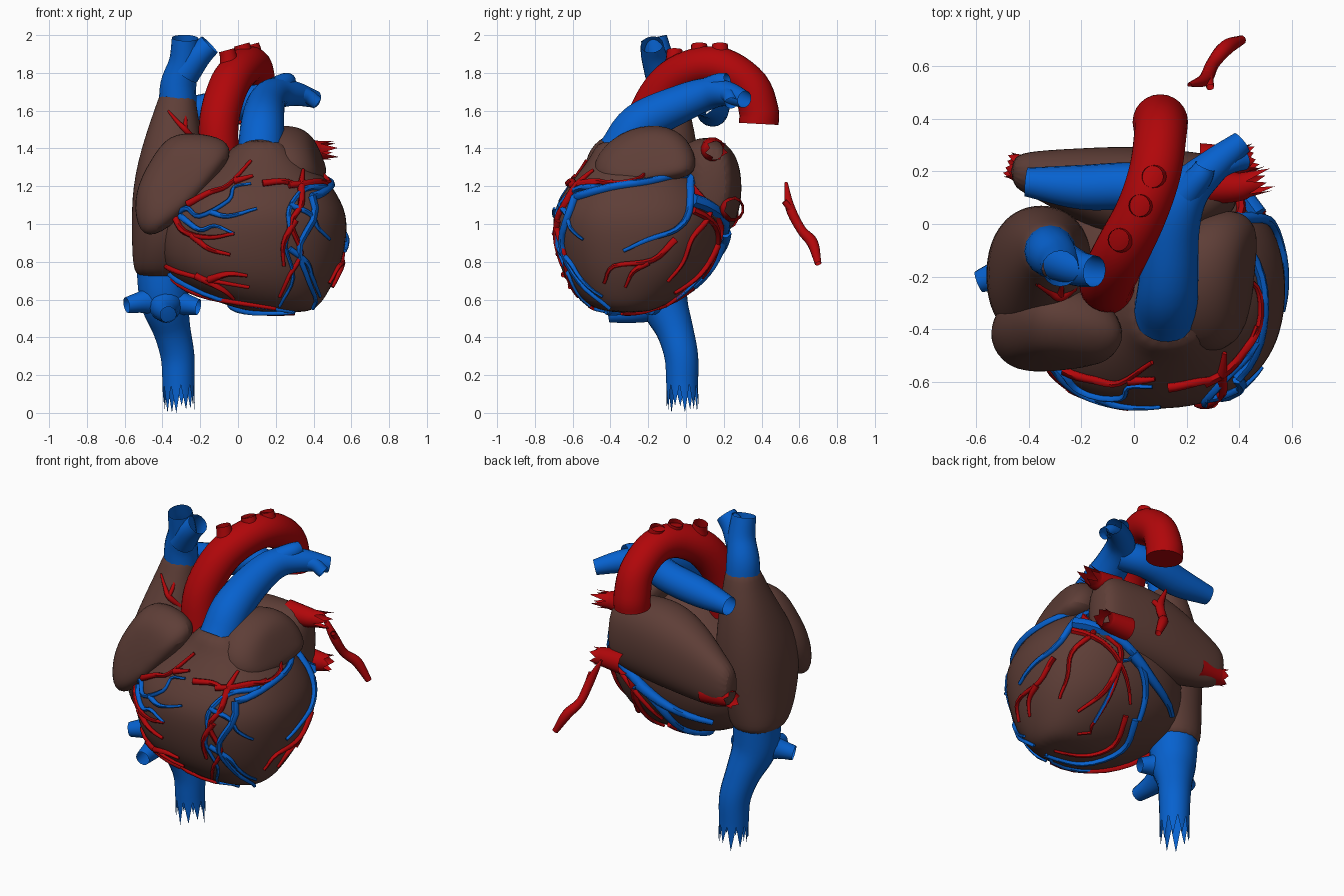
import bpy, bmesh, math
from mathutils import Vector
from mathutils.bvhtree import BVHTree

if "Cube" in bpy.data.objects:
    bpy.data.objects.remove(bpy.data.objects["Cube"])


def make_material(name, color):
    mat = bpy.data.materials.new(name)
    mat.use_nodes = True
    mat.diffuse_color = (*color, 1)
    mat.node_tree.nodes["Principled BSDF"].inputs["Base Color"].default_value = (*color, 1)
    return mat


muscle = make_material("muscle brown", (.112, .048, .038))
artery = make_material("artery red", (.44, .002, .003))
vein = make_material("vein blue", (.002, .12, .62))


def finish(name, bm, mat, subdivide=0):
    bmesh.ops.recalc_face_normals(bm, faces=bm.faces)
    mesh = bpy.data.meshes.new(name)
    bm.to_mesh(mesh)
    bm.free()
    obj = bpy.data.objects.new(name, mesh)
    bpy.context.collection.objects.link(obj)
    mesh.materials.append(mat)
    if subdivide:
        obj.modifiers.new("Smooth surface", 'SUBSURF').levels = subdivide
        obj.modifiers["Smooth surface"].render_levels = subdivide
    bpy.ops.object.select_all(action='DESELECT')
    obj.select_set(True)
    bpy.context.view_layer.objects.active = obj
    bpy.ops.object.shade_smooth_by_angle(angle=math.radians(60))
    return obj


def skin(bm, rings, caps=True):
    """Bridge equal rings of points with quads, return the vertex rings."""
    loops = [[bm.verts.new(p) for p in ring] for ring in rings]
    count = len(loops[0])
    for a, b in zip(loops, loops[1:]):
        for i in range(count):
            j = (i + 1) % count
            bm.faces.new((a[i], a[j], b[j], b[i]))
    if caps:
        bm.faces.new(loops[0])
        bm.faces.new(loops[-1])
    return loops


def place(axis, t, a, b):
    return {'x': (t, a, b), 'y': (a, t, b), 'z': (a, b, t)}[axis]


def loft(name, axis, rows, power=2.3, sides=20):
    """Rounded sections along an axis; a row is position, a range, b range."""
    def bulge(v):
        return math.copysign(abs(v) ** (2 / power), v)
    rings = []
    for t, a0, a1, b0, b1 in rows:
        ring = []
        for i in range(sides):
            ang = math.tau * i / sides
            a = (a0 + a1) / 2 + (a1 - a0) / 2 * bulge(math.cos(ang))
            b = (b0 + b1) / 2 + (b1 - b0) / 2 * bulge(math.sin(ang))
            ring.append(place(axis, t, a, b))
        rings.append(ring)
    bm = bmesh.new()
    skin(bm, rings)
    return finish(name, bm, muscle, 2)


def flap(name, axis, outline, layers, lean_a, lean_b):
    """Pillow-shaped lobe: a flat outline scaled through layers and leaned."""
    ca = sum(p[0] for p in outline) / len(outline)
    cb = sum(p[1] for p in outline) / len(outline)
    rings = []
    for t, scale in layers:
        rings.append([])
        for a, b in outline:
            da, db = (a - ca) * scale, (b - cb) * scale
            rings[-1].append(place(axis, t + lean_a * da + lean_b * db, ca + da, cb + db))
    bm = bmesh.new()
    skin(bm, rings)
    return finish(name, bm, muscle, 2)


def smooth_path(points, steps):
    """Catmull-Rom curve through points of any dimension."""
    pts = [Vector(p) for p in points]
    pts = [pts[0] * 2 - pts[1]] + pts + [pts[-1] * 2 - pts[-2]]
    out = []
    for p, q, r, s in zip(pts, pts[1:], pts[2:], pts[3:]):
        for k in range(steps):
            t = k / steps
            out.append((q * 2 + (r - p) * t + (p * 2 - q * 5 + r * 4 - s) * t * t
                        + (q * 3 - p - r * 3 + s) * t ** 3) / 2)
    return out + [pts[-2]]


def tube(name, points, mat, sides=16, steps=5, caps=False, spikes=0):
    """Round vessel along (x, y, z, radius) points, with an optional torn end."""
    path = smooth_path(points, steps)
    centers = [p.to_3d() for p in path]
    rings, side = [], None
    for i, c in enumerate(centers):
        tangent = (centers[min(i + 1, len(path) - 1)] - centers[max(i - 1, 0)]).normalized()
        side = tangent.orthogonal() if side is None else side - tangent * side.dot(tangent)
        side.normalize()
        other = tangent.cross(side)
        rings.append([c + (side * math.cos(math.tau * k / sides)
                           + other * math.sin(math.tau * k / sides)) * path[i][3]
                      for k in range(sides)])
    bm = bmesh.new()
    end = skin(bm, rings, caps)[-1]
    if spikes:
        for k in range(0, sides, 2):
            tip = bm.verts.new(end[k].co + tangent * spikes * (1 - .12 * (k % 3)))
            bm.faces.new((end[k - 1], end[k], tip))
            bm.faces.new((end[k], end[(k + 1) % sides], tip))
    return finish(name, bm, mat)


# Chambers of the heart
ventricles = loft("ventricles", 'z', [
    (.53, .1, .36, -.4, -.22), (.56, -.04, .43, -.51, -.12), (.65, -.28, .49, -.61, .02),
    (.78, -.42, .555, -.68, .15), (1, -.42, .595, -.72, .22), (1.12, -.37, .555, -.69, .2),
    (1.25, -.22, .47, -.59, .08), (1.36, -.06, .32, -.5, -.06), (1.45, 0, .26, -.47, -.2)])
loft("right_atrium", 'z', [
    (.71, -.53, -.27, -.28, .01), (.77, -.56, -.24, -.35, .03), (.95, -.565, -.16, -.46, .06),
    (1.2, -.565, -.14, -.47, .08), (1.45, -.5, -.19, -.31, .06), (1.64, -.43, -.22, -.21, .01),
    (1.71, -.41, -.23, -.19, -.01)], power=2.2)
loft("left_atrium", 'x', [
    (-.47, .14, .26, 1, 1.2), (-.38, .1, .28, .95, 1.26), (-.2, 0, .29, .94, 1.38),
    (0, -.08, .3, .95, 1.46), (.2, -.08, .28, .97, 1.46), (.33, 0, .26, 1, 1.44),
    (.4, .07, .22, 1.06, 1.38)])
flap("right_auricle", 'y',
     [(-.37, 1.49), (-.2, 1.49), (-.06, 1.46), (-.01, 1.37), (-.14, 1.2), (-.27, 1.05),
      (-.46, .9), (-.55, .97), (-.56, 1.17), (-.47, 1.34)],
     [(-.25, .55), (-.32, .86), (-.42, 1.02), (-.5, .85), (-.54, .55)], -.15, .25)
flap("left_auricle", 'x',
     [(-.5, 1.2), (-.49, 1.38), (-.3, 1.52), (-.08, 1.53), (.04, 1.42), (.07, 1.26),
      (-.08, 1.23), (-.26, 1.19)],
     [(.2, .9), (.28, 1), (.35, 1), (.41, .85), (.44, .55)], .15, -.35)

# Aorta with the three stubs on its arch
tube("aorta", [(-.1, -.24, 1.32, .105), (-.1, -.21, 1.55, .105), (-.045, -.1, 1.74, .105),
               (.03, .05, 1.83, .1), (.08, .2, 1.83, .1), (.1, .34, 1.73, .1),
               (.1, .385, 1.6, .105), (.1, .385, 1.53, .105)], artery, sides=24, caps=True)
for x, y, z in [(-.05, -.06, 1.92), (.03, .07, 1.95), (.08, .18, 1.95)]:
    tube("aortic_arch_stub", [(x + .01, y, z - .12, .06), (x, y, z - .04, .046),
                              (x - .01, y, z, .042)], artery)

# Pulmonary trunk and its two branches
tube("pulmonary_trunk", [(.12, -.345, 1.38, .122), (.13, -.24, 1.53, .115), (.15, -.02, 1.64, .1),
                         (.2, .12, 1.69, .085), (.3, .22, 1.69, .065), (.41, .31, 1.66, .045)],
     vein, sides=24)
tube("right_pulmonary_artery", [(.18, .08, 1.66, .085), (.02, .14, 1.64, .09),
                                (-.2, .14, 1.6, .085), (-.41, .16, 1.58, .055)], vein)
tube("left_pulmonary_twig", [(.27, .19, 1.69, .05), (.36, .23, 1.68, .04),
                             (.42, .24, 1.64, .035)], vein)
tube("left_pulmonary_twig", [(.2, .12, 1.72, .06), (.25, .18, 1.75, .05),
                             (.27, .22, 1.76, .04)], vein)

# Great veins above and below the right atrium
tube("superior_vena_cava", [(-.32, -.1, 1.62, .1), (-.315, -.11, 1.74, .095),
                            (-.285, -.14, 1.86, .08), (-.28, -.17, 1.985, .07)], vein)
tube("superior_vena_cava_branch", [(-.28, -.14, 1.8, .08), (-.21, -.17, 1.89, .068),
                                   (-.15, -.18, 1.95, .06)], vein)
tube("inferior_vena_cava", [(-.4, -.13, .78, .14), (-.39, -.12, .6, .13), (-.35, -.06, .44, .1),
                            (-.32, -.025, .3, .09), (-.315, -.02, .15, .085)],
     vein, sides=20, spikes=.15)
for x, y, z in [(-.59, -.22, .57), (-.21, -.2, .56), (-.37, -.41, .52)]:
    tube("hepatic_vein", [(-.39, -.12, .6, .12), ((x - .39) / 2, (y - .14) / 2, z + .02, .065),
                          (x, y, z, .042)], vein)

# Torn pulmonary veins on both sides of the left atrium
for x, y, z, spikes in [(.34, .14, 1.39, .1), (.34, .24, 1.08, .04), (-.37, .21, 1.04, .03)]:
    out = math.copysign(.09, x)
    tube("pulmonary_vein", [(x - out, y, z, .07), (x + out / 2, y, z, .058),
                            (x + out, y + .01, z, .05)], artery, sides=12, spikes=spikes)

# Loose vessel behind the heart
tube("loose_vessel", [(.21, .53, 1.22, .008), (.27, .55, 1.09, .025), (.3, .61, .97, .025),
                      (.35, .67, .9, .03), (.41, .7, .79, .018)], artery, sides=10)
tube("loose_vessel_twig", [(.28, .57, 1.06, .02), (.29, .52, 1.12, .015)], artery, sides=8)

# Coronary vessels, laid on the ventricle surface
surface = BVHTree.FromObject(ventricles, bpy.context.evaluated_depsgraph_get())


def lay(name, mat, facing, size, paths):
    """Drop flat paths onto the ventricles from one direction."""
    for path in paths:
        points = []
        for a, b in smooth_path(path, 4):
            start, ray = {'front': ((a, -2, b), (0, 1, 0)), 'side': ((2, a, b), (-1, 0, 0)),
                          'back': ((a, 2, b), (0, -1, 0)), 'below': ((a, b, -1), (0, 0, 1))}[facing]
            hit, normal = surface.ray_cast(Vector(start), Vector(ray))[:2]
            if hit is None:
                near = Vector(start) + Vector(ray) * 1.75
                hit, normal = surface.find_nearest(near)[:2]
            points.append(hit + normal * size * .5)
        last = len(points) - 1
        tube(name, [(*p, size * (1 - .55 * i / last)) for i, p in enumerate(points)],
             mat, sides=6, steps=1, caps=True)


lay("front_coronary_artery", artery, 'front', .02, [
    [(.13, 1.21), (.24, 1.22), (.33, 1.2), (.46, 1.22)], [(.33, 1.2), (.34, 1.28)],
    [(.33, 1.21), (.33, 1.1), (.28, 1), (.33, .85), (.27, .73), (.22, .62)],
    [(.3, 1.02), (.24, .9), (.24, .78)], [(-.26, 1.1), (-.15, 1.16), (-.05, 1.2), (.07, 1.33)],
    [(-.02, 1.22), (.08, 1.25)], [(-.36, 1.05), (-.4, .9), (-.39, .79), (-.2, .72), (.06, .67)],
    [(-.22, .73), (-.08, .66), (-.02, .61)], [(-.15, .71), (-.05, .74), (.05, .73)],
    [(-.36, .71), (-.15, .62), (.2, .56)], [(-.34, 1.06), (-.28, .96), (-.15, .93), (-.02, .95)],
    [(-.24, .94), (-.15, .87), (-.04, .84)]])
lay("front_cardiac_vein", vein, 'front', .017, [
    [(.46, 1.19), (.35, 1.18), (.27, 1.08), (.27, .97), (.25, .88), (.29, .72), (.22, .57)],
    [(.27, .87), (.36, .8), (.39, .72), (.43, .62)], [(.27, 1.1), (.38, 1.05), (.42, .98), (.48, .92)],
    [(-.36, 1.02), (-.27, 1.08), (-.2, 1.04), (-.05, 1.12), (-.02, 1.19), (.07, 1.21)],
    [(-.14, 1.06), (-.05, 1.04), (.1, 1.08)], [(-.3, 1.04), (-.2, .97), (-.12, .99), (-.02, .95)],
    [(-.38, .74), (-.1, .61), (.3, .54)]])
lay("side_coronary_artery", artery, 'side', .019, [
    [(-.6, 1.2), (-.48, 1.22), (-.38, 1.21), (-.24, 1.24), (-.19, 1.33)],
    [(.02, 1.2), (.12, 1.06), (.03, .93), (-.02, .8), (-.1, .7)],
    [(-.06, .92), (-.18, .81), (-.38, .78), (-.43, .69)], [(-.2, .8), (-.28, .75), (-.32, .67)],
    [(.14, 1.08), (.2, .9), (.13, .74), (0, .62), (-.15, .56)]])
lay("side_cardiac_vein", vein, 'side', .022, [
    [(-.58, 1.14), (-.4, 1.19), (-.2, 1.22), (0, 1.25), (.12, 1.14), (.19, .95), (.12, .75), (-.05, .6)],
    [(.02, 1.24), (.01, 1.06), (-.06, .97), (-.2, .92), (-.33, .86)],
    [(-.58, 1.14), (-.65, .9), (-.56, .7), (-.4, .56)]])
lay("back_cardiac_vein", vein, 'back', .036, [
    [(.46, 1.12), (.3, 1.04), (.15, .95), (.05, .82), (0, .68)],
    [(.18, .96), (0, .86), (-.22, .78)]])
lay("back_coronary_artery", artery, 'back', .02, [
    [(.48, 1.07), (.32, .97), (.2, .85), (.1, .72)], [(.24, .89), (.28, .74), (.36, .64)]])
lay("lower_cardiac_vein", vein, 'below', .022, [[(.02, .03), (-.04, -.16), (.08, -.36), (.3, -.42)]])
lay("lower_coronary_artery", artery, 'below', .018, [[(.09, .03), (.04, -.14), (.14, -.28), (.3, -.34)]])

# Small artery on the right atrium
tube("atrial_artery", [(-.23, -.24, 1.44, .018), (-.28, -.28, 1.5, .016),
                       (-.32, -.26, 1.54, .012), (-.37, -.23, 1.6, .006)], artery, sides=8)
tube("atrial_artery_twig", [(-.28, -.28, 1.5, .013), (-.28, -.23, 1.56, .011),
                            (-.3, -.21, 1.62, .005)], artery, sides=8)
